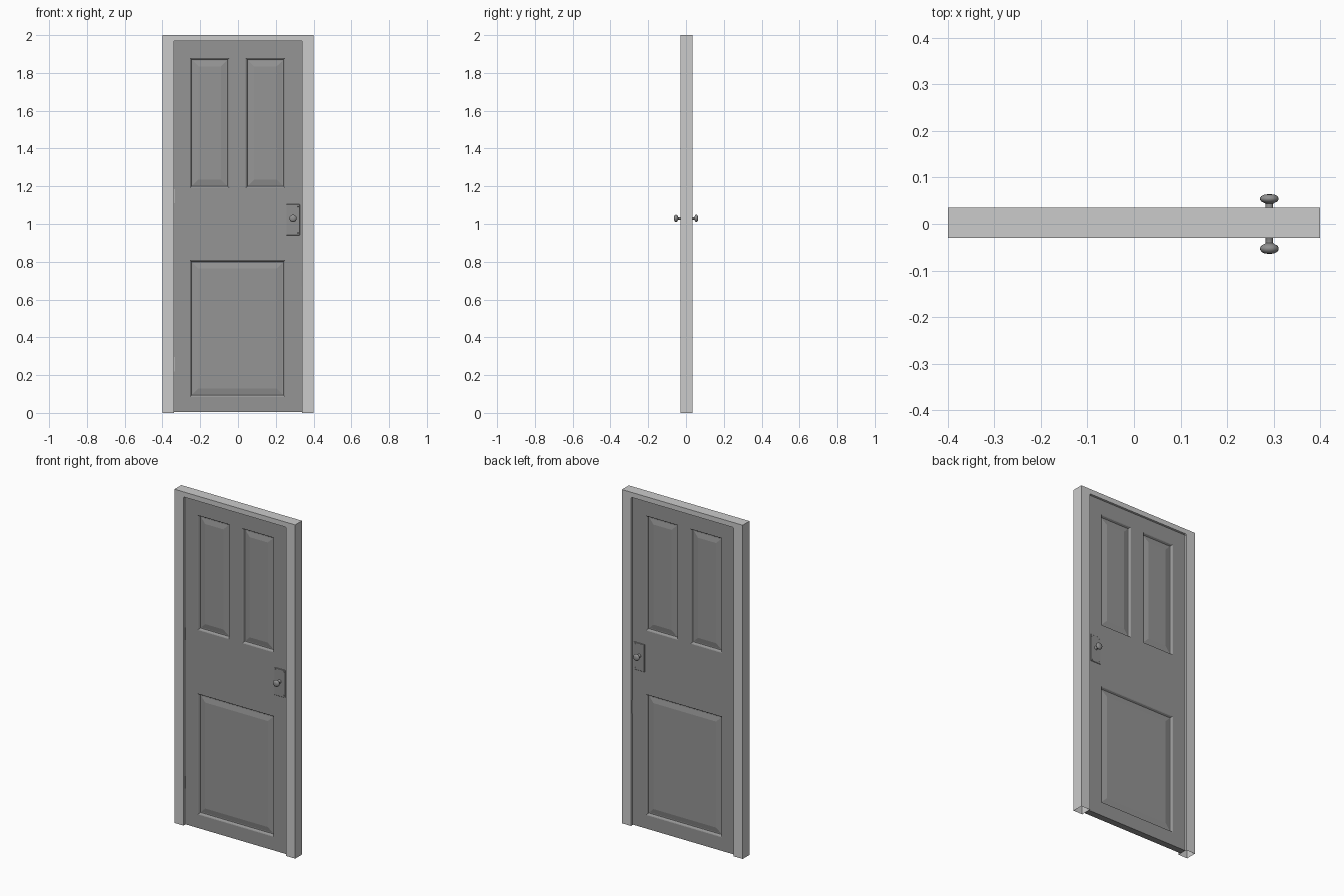
import bpy, bmesh, math
from mathutils import Matrix

if "Cube" in bpy.data.objects:
    bpy.data.objects.remove(bpy.data.objects["Cube"])


def make_material(name, value):
    m = bpy.data.materials.new(name)
    m.diffuse_color = (value, value, value, 1)
    m.use_nodes = True
    m.node_tree.nodes["Principled BSDF"].inputs["Base Color"].default_value = m.diffuse_color
    return m


LIGHT = make_material("light grey paint", 0.60)
DARK = make_material("mid grey paint", 0.30)
METAL = make_material("grey metal", 0.28)


def finish(name, bm, mat, smooth=False):
    bmesh.ops.remove_doubles(bm, verts=bm.verts, dist=1e-5)
    bmesh.ops.recalc_face_normals(bm, faces=bm.faces)
    me = bpy.data.meshes.new(name)
    bm.to_mesh(me)
    bm.free()
    me.materials.append(mat)
    ob = bpy.data.objects.new(name, me)
    bpy.context.collection.objects.link(ob)
    if smooth:
        bpy.context.view_layer.objects.active = ob
        ob.select_set(True)
        bpy.ops.object.shade_smooth_by_angle(angle=math.radians(40))
        ob.select_set(False)
    return ob


def box(name, x0, x1, y0, y1, z0, z1, mat):
    bm = bmesh.new()
    bmesh.ops.create_cube(bm, size=1)
    for v in bm.verts:
        v.co = ((x0 + x1) / 2 + v.co.x * (x1 - x0),
                (y0 + y1) / 2 + v.co.y * (y1 - y0),
                (z0 + z1) / 2 + v.co.z * (z1 - z0))
    return finish(name, bm, mat)


# Door frame: an arch-shaped hollow casing, open at the feet
F0, F1 = -0.03, 0.035
outer = [(-0.4, 0), (-0.4, 2), (0.4, 2), (0.4, 0)]
inner = [(-0.34, 0), (-0.34, 1.965), (-0.335, 1.97),
         (0.335, 1.97), (0.34, 1.965), (0.34, 0)]
bm = bmesh.new()
ring = outer + inner[::-1]
front = [bm.verts.new((x, F0, z)) for x, z in ring]
back = [bm.verts.new((x, F1, z)) for x, z in ring]
bm.faces.new(front)
bm.faces.new(back[::-1])
for i in range(len(ring)):
    j = (i + 1) % len(ring)
    if ring[i][1] == 0 and ring[j][1] == 0:
        continue
    bm.faces.new((front[i], front[j], back[j], back[i]))
finish("door_frame", bm, LIGHT)

# Door leaf with raised panels on both sides
D0, D1 = -0.017, 0.022
X0, X1, Z0, Z1 = -0.34, 0.34, 0.004, 1.97
PANELS = [(-0.255, -0.045, 1.19, 1.88), (0.04, 0.25, 1.19, 1.88),
          (-0.255, 0.25, 0.085, 0.81)]
# stiles, rails and the upper middle stile
RAILS = [(X0, -0.255, Z0, Z1), (0.25, X1, Z0, Z1), (-0.255, 0.25, Z0, 0.085),
         (-0.255, 0.25, 0.81, 1.19), (-0.255, 0.25, 1.88, Z1),
         (-0.045, 0.04, 1.19, 1.88)]
# panel section: (inset from the opening, depth below the door face)
SECTION = [(0, 0), (0.004, 0.002), (0.010, 0.012), (0.016, 0.012), (0.045, 0.006)]


def rect(bm, r, y, inset=0):
    a, b, c, d = r[0] + inset, r[1] - inset, r[2] + inset, r[3] - inset
    return [bm.verts.new((x, y, z)) for x, z in ((a, c), (b, c), (b, d), (a, d))]


bm = bmesh.new()
for y, inward in ((D0, 1), (D1, -1)):
    flip = slice(None, None, inward)
    for r in RAILS:
        bm.faces.new(rect(bm, r, y)[flip])
    for p in PANELS:
        loops = [rect(bm, p, y + inward * depth, inset) for inset, depth in SECTION]
        for a, b in zip(loops, loops[1:]):
            for i in range(4):
                j = (i + 1) % 4
                bm.faces.new((a[i], a[j], b[j], b[i])[flip])
        bm.faces.new(loops[-1][flip])
a, b = (rect(bm, (X0, X1, Z0, Z1), y) for y in (D0, D1))
for i in range(4):
    j = (i + 1) % 4
    bm.faces.new((a[j], a[i], b[i], b[j]))
me = bpy.data.meshes.new("door_leaf")
bm.to_mesh(me)
bm.free()
me.materials.append(DARK)
bpy.context.collection.objects.link(bpy.data.objects.new("door_leaf", me))

# Knobs, back plates and screws on both sides
KX, KZ = 0.291, 1.03
KNOB = [(0.011, 0.0), (0.011, 0.006), (0.008, 0.010), (0.008, 0.021),
        (0.012, 0.024), (0.017, 0.026), (0.020, 0.031), (0.020, 0.035),
        (0.017, 0.040), (0.011, 0.043), (0.005, 0.044)]
for side, y, s in (("front", D0, -1), ("back", D1, 1)):
    plate = box(side + "_lock_plate", 0.256, 0.328, min(y, y + s * 0.005),
                max(y, y + s * 0.005), 0.94, 1.105, METAL)
    bevel = plate.modifiers.new("edge", 'BEVEL')
    bevel.width = 0.002
    bevel.segments = 1
    bm = bmesh.new()
    n = 20
    start = y + s * 0.003
    scale = (0.064 - abs(start)) / KNOB[-1][1]
    loops = [[bm.verts.new((KX + r * math.cos(2 * math.pi * k / n),
                            start + s * d * scale,
                            KZ + r * math.sin(2 * math.pi * k / n)))
              for k in range(n)] for r, d in KNOB]
    for a, b in zip(loops, loops[1:]):
        for k in range(n):
            bm.faces.new((a[k], a[(k + 1) % n], b[(k + 1) % n], b[k]))
    bm.faces.new(loops[-1])
    bm.faces.new(loops[0])
    finish(side + "_knob", bm, METAL, True)
    bm = bmesh.new()
    for x in (0.265, 0.319):
        for z in (0.952, 1.093):
            bmesh.ops.create_cone(
                bm, cap_ends=True, segments=8, radius1=0.0035, radius2=0.003, depth=0.002,
                matrix=Matrix.Translation((x, y + s * 0.0055, z))
                @ Matrix.Rotation(math.pi / 2, 4, 'X'))
    finish(side + "_plate_screws", bm, METAL)

# Hinge leaves on the left jamb and the latch strip on the right one
for name, z in (("lower_hinge", 0.22), ("upper_hinge", 1.11)):
    box(name, -0.341, -0.336, -0.021, 0.0, z, z + 0.075, LIGHT)
box("latch_strip", 0.335, 0.341, -0.019, 0.024, 0.67, 0.75, METAL)
